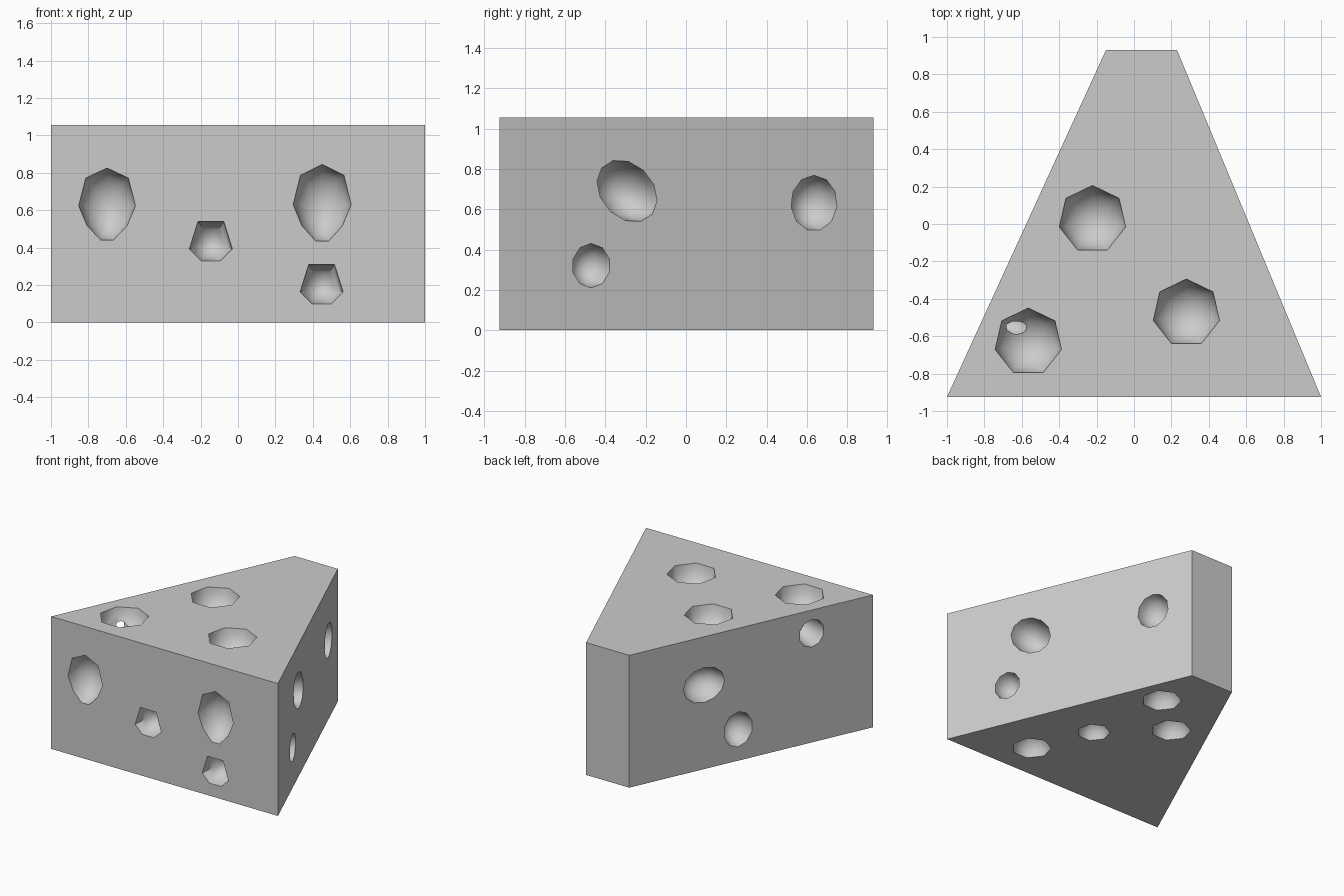
import bpy
import bmesh
from math import cos, sin, pi, radians
from mathutils import Matrix, Vector

cube = bpy.data.objects.get("Cube")
if cube:
    bpy.data.objects.remove(cube, do_unlink=True)

HEIGHT = 1.055
FRONT_Y, BACK_Y = -0.925, 0.93
PLAN = [(-1, FRONT_Y), (1, FRONT_Y), (0.23, BACK_Y), (-0.15, BACK_Y)]

grey = bpy.data.materials.new("plain grey")
grey.use_nodes = True
grey.diffuse_color = (0.6, 0.6, 0.6, 1)
grey.node_tree.nodes["Principled BSDF"].inputs["Base Color"].default_value = grey.diffuse_color


def make_object(name, bm):
    bmesh.ops.recalc_face_normals(bm, faces=bm.faces)
    mesh = bpy.data.meshes.new(name)
    bm.to_mesh(mesh)
    bm.free()
    mesh.materials.append(grey)
    obj = bpy.data.objects.new(name, mesh)
    bpy.context.collection.objects.link(obj)
    return obj


# Wedge body: trapezoid plan pulled upwards
bm = bmesh.new()
base = bm.faces.new([bm.verts.new((x, y, 0)) for x, y in PLAN])
top = bmesh.ops.extrude_face_region(bm, geom=[base])["geom"]
bmesh.ops.translate(bm, vec=(0, 0, HEIGHT), verts=[g for g in top if isinstance(g, bmesh.types.BMVert)])
wedge = make_object("cheese_wedge", bm)


# Hole outlines, in units of the hole's half width and half height
def ring(sides, tilt=0):
    turn = Matrix.Rotation(radians(tilt), 2)
    return lambda w, h: [turn @ Vector((w * sin(2 * pi * i / sides), h * cos(2 * pi * i / sides)))
                         for i in range(sides)]


def mirrored(half):
    full = half + [(-x, z) for x, z in reversed(half) if x]
    return lambda w, h: [Vector((w * x, h * z)) for x, z in full]


heptagon = ring(7)
egg = mirrored([(0, 1), (0.75, 0.72), (1, -0.05), (0.7, -0.6), (0.22, -1)])
bell = mirrored([(0.6, 1), (1, -0.4), (0.45, -1)])


def cutter(centre, across, up, outline, w, h, depth):
    """Bowl with its rim on a wall, closing to a point inside the body."""
    across, up = Vector(across).normalized(), Vector(up)
    inward = up.cross(across)
    points = outline(w, h)
    bm = bmesh.new()
    levels = [(1, -0.04)] + [(cos(a * pi / 10), depth * sin(a * pi / 10)) for a in range(5)]
    rings = [[bm.verts.new(Vector(centre) + (across * p.x + up * p.y) * s + inward * d) for p in points]
             for s, d in levels]
    bm.faces.new(rings[0])
    for a, b in zip(rings, rings[1:]):
        for i in range(len(points)):
            j = (i + 1) % len(points)
            bm.faces.new((a[i], a[j], b[j], b[i]))
    tip = bm.verts.new(Vector(centre) + inward * depth)
    for i in range(len(points)):
        bm.faces.new((rings[-1][i], rings[-1][(i + 1) % len(points)], tip))
    obj = make_object("hole_cutter", bm)
    obj.hide_render = True
    return obj


def side_centre(side, y, z):
    t = (y - FRONT_Y) / (BACK_Y - FRONT_Y)
    near, far = (PLAN[1], PLAN[2]) if side > 0 else (PLAN[0], PLAN[3])
    return (near[0] + (far[0] - near[0]) * t, y, z)


UP, NORTH = (0, 0, 1), (0, 1, 0)
cutters = []

# Holes in the top
for x, y in [(-0.222, 0.024), (0.28, -0.476), (-0.565, -0.631)]:
    cutters.append(cutter((x, y, HEIGHT), (1, 0, 0), NORTH, heptagon, 0.182, 0.182, 0.18))

# Holes in the bottom
for x, y, r in [(0.445, -0.63, 0.145), (0.245, -0.165, 0.12), (0.165, 0.51, 0.146), (-0.167, 0.22, 0.146)]:
    cutters.append(cutter((x, y, 0), (-1, 0, 0), NORTH, heptagon, r, r, r))

# Holes in the front
for x, z, shape, w, h in [(-0.7, 0.633, egg, 0.152, 0.193), (0.45, 0.64, egg, 0.155, 0.205),
                          (-0.145, 0.435, bell, 0.115, 0.105), (0.447, 0.205, bell, 0.115, 0.105)]:
    cutters.append(cutter((x, FRONT_Y, z), (1, 0, 0), UP, shape, w, h, 0.16))

# Holes in the left wall, then the right wall
left_run = (PLAN[2][0] - PLAN[1][0], BACK_Y - FRONT_Y, 0)
right_run = (PLAN[0][0] - PLAN[3][0], FRONT_Y - BACK_Y, 0)
for side, y, z, shape, w, h, depth in [
        (1, -0.47, 0.32, ring(10), 0.102, 0.11, 0.12),
        (1, -0.292, 0.69, ring(12, -40), 0.178, 0.135, 0.18),
        (1, 0.635, 0.63, ring(11), 0.124, 0.138, 0.14),
        (-1, -0.46, 0.87, ring(10), 0.105, 0.11, 0.24),
        (-1, 0.36, 0.67, ring(12), 0.172, 0.14, 0.17),
        (-1, 0.1, 0.25, ring(10), 0.12, 0.14, 0.14)]:
    run = left_run if side > 0 else right_run
    cutters.append(cutter(side_centre(side, y, z), run, UP, shape, w, h, depth))

# Carve every hole, then drop the cutters
bpy.ops.object.select_all(action="DESELECT")
bpy.context.view_layer.objects.active = wedge
wedge.select_set(True)
for obj in cutters:
    mod = wedge.modifiers.new("hole", "BOOLEAN")
    mod.operation, mod.solver, mod.object = "DIFFERENCE", "EXACT", obj
    bpy.ops.object.modifier_apply(modifier=mod.name)
    bpy.data.objects.remove(obj, do_unlink=True)

bpy.ops.object.shade_smooth_by_angle(angle=radians(56))
